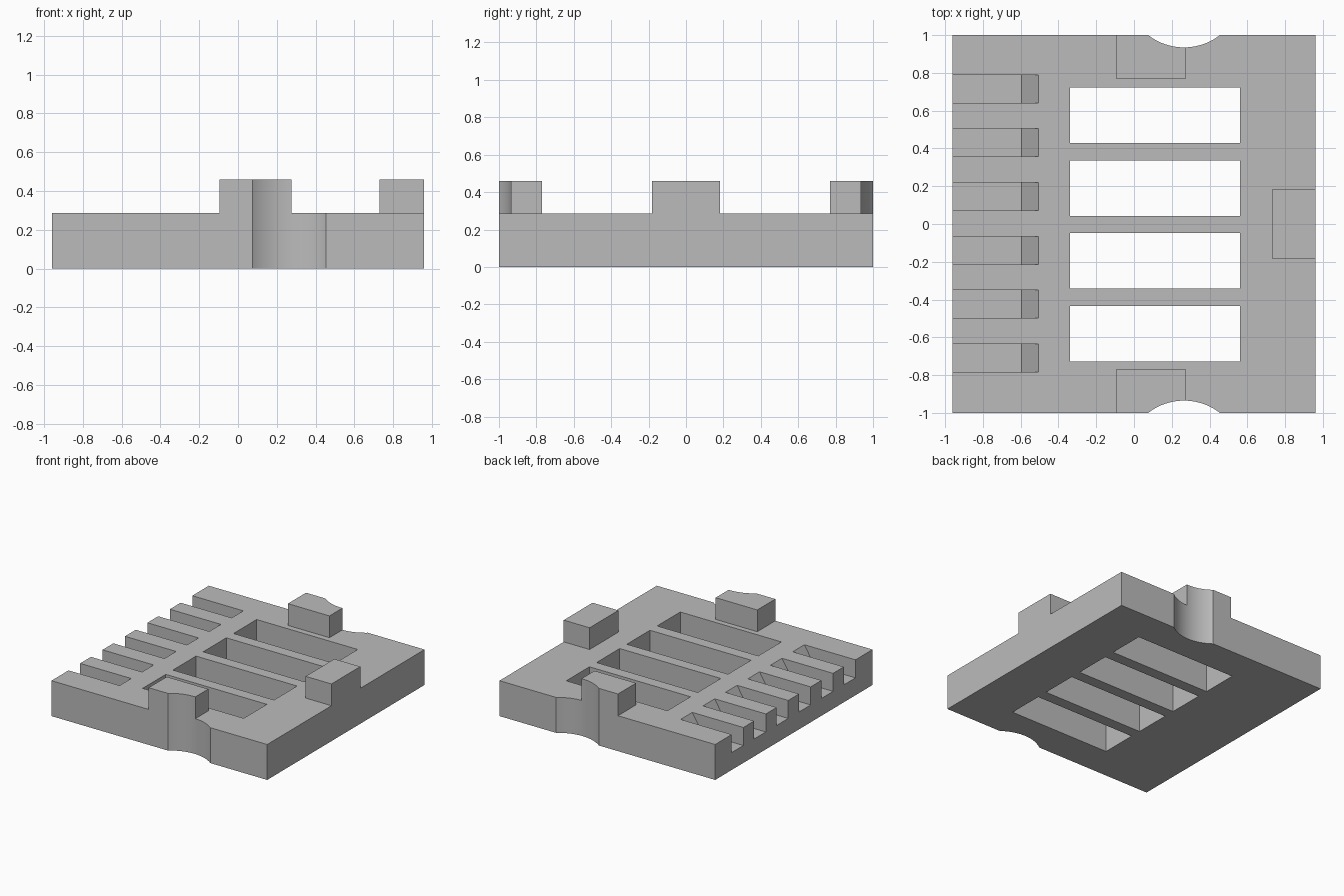
import bpy
import bmesh
import math

if "Cube" in bpy.data.objects:
    bpy.data.objects.remove(bpy.data.objects["Cube"], do_unlink=True)

W, L = 0.96, 1.0           # half width and half length of the plate
TOP, TAB_TOP = 0.285, 0.46

grey = bpy.data.materials.new("plain grey")
grey.use_nodes = True
colour = (0.5, 0.5, 0.5, 1)
grey.diffuse_color = colour
grey.node_tree.nodes["Principled BSDF"].inputs["Base Color"].default_value = colour


def prism(name, points, direction):
    """Solid made by extruding a flat outline along a direction."""
    bm = bmesh.new()
    face = bm.faces.new([bm.verts.new(p) for p in points])
    grown = bmesh.ops.extrude_face_region(bm, geom=[face])
    verts = [v for v in grown["geom"] if isinstance(v, bmesh.types.BMVert)]
    bmesh.ops.translate(bm, verts=verts, vec=direction)
    bmesh.ops.recalc_face_normals(bm, faces=bm.faces)
    mesh = bpy.data.meshes.new(name)
    bm.to_mesh(mesh)
    bm.free()
    mesh.materials.append(grey)
    obj = bpy.data.objects.new(name, mesh)
    bpy.context.collection.objects.link(obj)
    return obj


def box(name, x0, x1, y0, y1, z0, z1):
    outline = [(x0, y0, z0), (x1, y0, z0), (x1, y1, z0), (x0, y1, z0)]
    return prism(name, outline, (0, 0, z1 - z0))


def combine(target, tool, operation):
    """Apply a boolean and discard the helper solid."""
    tool.hide_render = True
    mod = target.modifiers.new(operation, "BOOLEAN")
    mod.operation, mod.solver, mod.object = operation, "EXACT", tool
    bpy.context.view_layer.objects.active = target
    bpy.ops.object.modifier_apply(modifier=mod.name)
    bpy.data.objects.remove(tool, do_unlink=True)


# Main plate
plate = box("slotted_plate", -W, W, -L, L, 0, TOP)

# Raised locating tabs on the front, back and left edges
for tab in ((-0.095, 0.275, -L, -0.77), (-0.095, 0.275, 0.77, L),
            (0.73, W, -0.183, 0.183)):
    combine(plate, box("tab", *tab, 0.1, TAB_TOP), "UNION")

# Round notches through the front and back edges
for side in (-1, 1):
    ring = [(0.265 + 0.31 * math.cos(a), side * 1.245 + 0.31 * math.sin(a), -0.1)
            for a in (math.tau * i / 96 for i in range(96))]
    combine(plate, prism("notch_cutter", ring, (0, 0, 0.8)), "DIFFERENCE")

# Four windows through the plate
for i in range(4):
    y = -0.58 + i * 0.385
    combine(plate, box("window_cutter", -0.34, 0.56, y - 0.147, y + 0.147, -0.1, 0.4),
            "DIFFERENCE")

# Six open slots with ramped inner ends
floor, rise = 0.14, TOP - 0.14
for i in range(6):
    y = 0.003 + (i - 2.5) * 0.285
    outline = [(-1.1, floor), (-0.595, floor), (-0.505, TOP),
               (-0.505, 0.4), (-1.1, 0.4)]
    slot = prism("slot_cutter", [(x, y - 0.074, z) for x, z in outline], (0, 0.148, 0))
    combine(plate, slot, "DIFFERENCE")

# Smooth notch walls, sharp edges elsewhere
bpy.ops.object.select_all(action="DESELECT")
plate.select_set(True)
bpy.context.view_layer.objects.active = plate
bpy.ops.object.shade_smooth_by_angle(angle=math.radians(25))
